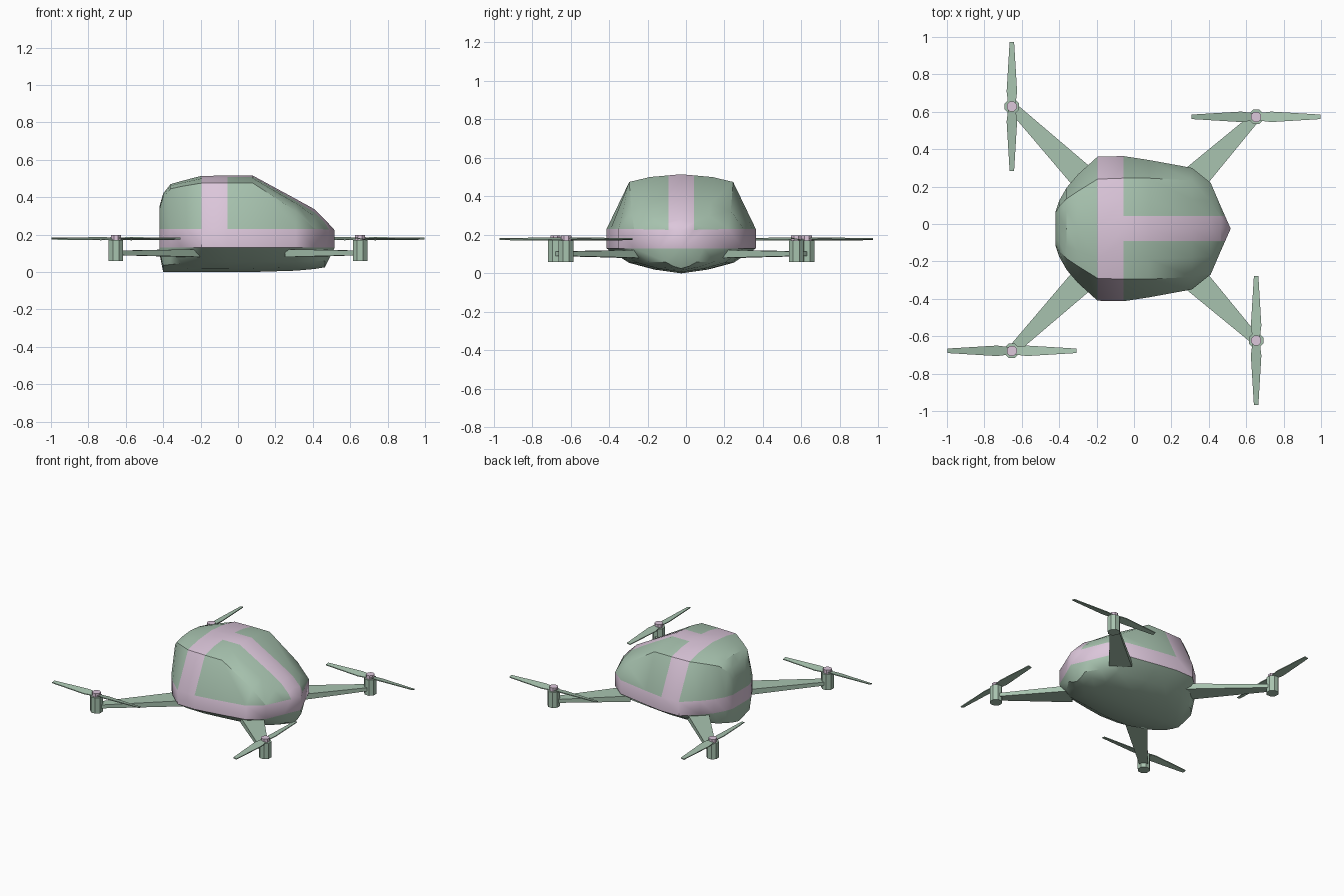
import bpy, bmesh, math
from mathutils import Vector, Matrix

if "Cube" in bpy.data.objects:
    bpy.data.objects.remove(bpy.data.objects["Cube"])

CY = -0.025  # centre line of the craft


def material(name, rgb):
    m = bpy.data.materials.new(name)
    m.diffuse_color = (*rgb, 1)
    m.use_nodes = True
    m.node_tree.nodes["Principled BSDF"].inputs["Base Color"].default_value = m.diffuse_color
    return m


GREEN = material("sage green", (0.39, 0.546, 0.43))
PINK = material("pale pink", (0.72, 0.57, 0.71))


def finish(bm, name, mats, angle=35):
    bmesh.ops.recalc_face_normals(bm, faces=bm.faces)
    me = bpy.data.meshes.new(name)
    bm.to_mesh(me)
    bm.free()
    ob = bpy.data.objects.new(name, me)
    bpy.context.collection.objects.link(ob)
    for m in mats:
        me.materials.append(m)
    bpy.ops.object.select_all(action='DESELECT')
    ob.select_set(True)
    bpy.context.view_layer.objects.active = ob
    bpy.ops.object.shade_smooth_by_angle(angle=math.radians(angle))
    return ob


# Body stations: x, half width, keel z, bilge fullness, bilge z,
# shoulder half width, shoulder z, roof z
STATIONS = [
    (-0.42, 0.09, 0.10, 0.90, 0.11, 0.085, 0.335, 0.35),
    (-0.40, 0.15, 0.00, 0.85, 0.035, 0.12, 0.40, 0.42),
    (-0.36, 0.22, 0.00, 0.80, 0.04, 0.16, 0.445, 0.47),
    (-0.30, 0.29, 0.00, 0.75, 0.045, 0.20, 0.458, 0.487),
    (-0.195, 0.385, 0.00, 0.70, 0.055, 0.265, 0.475, 0.514),
    (-0.057, 0.388, 0.00, 0.70, 0.055, 0.27, 0.475, 0.515),
    (0.08, 0.367, 0.00, 0.70, 0.055, 0.27, 0.475, 0.515),
    (0.31, 0.325, 0.007, 0.70, 0.055, 0.258, 0.325, 0.39),
    (0.41, 0.245, 0.016, 0.70, 0.06, 0.245, 0.232, 0.335),
    (0.465, 0.117, 0.025, 0.70, 0.06, 0.117, 0.228, 0.28),
    (0.517, 0.0, 0.13, 0.70, 0.13, 0.0, 0.223, 0.223),
]


def ring(bm, s):
    x, w, zk, k, zl, ys, zs, zt = s
    zbt = min(0.23, zs)
    half = [(0, zk), (w * 0.36, zk + (zl - zk) * 0.36), (w * k, zl), (w, max(0.13, zk)),
            (w, zbt), (ys, zs), (ys * 0.6, zs + (zt - zs) * 0.64), (0, zt)]
    pts = half + [(-y, z) for y, z in half[-2:0:-1]]
    return [bm.verts.new((x, y + CY, z)) for y, z in pts]


bm = bmesh.new()
rings = [ring(bm, s) for s in STATIONS]
for i in range(len(rings) - 1):
    a, b = rings[i], rings[i + 1]
    for j in range(14):
        n = (j + 1) % 14
        f = bm.faces.new((a[j], a[n], b[n], b[j]))
        # waistband, and the hoop over the roof
        f.material_index = int(j in (3, 10) or (i == 4 and 3 <= j <= 10))
# rear cap, closed in strips so the waistband carries round
r = rings[0]
for j in range(7):
    quad = list(dict.fromkeys((r[j], r[j + 1], r[13 - j], r[(14 - j) % 14])))
    bm.faces.new(quad).material_index = int(j == 3)
bmesh.ops.remove_doubles(bm, verts=bm.verts, dist=0.0005)
bmesh.ops.dissolve_degenerate(bm, edges=bm.edges, dist=0.0005)
# roof stripe running forward to the nose
for side in (-1, 1):
    top = [f for f in bm.faces if f.calc_center_median().z > 0.231
           and f.calc_center_median().x > -0.06]
    geom = set(top) | {e for f in top for e in f.edges} | {v for f in top for v in f.verts}
    bmesh.ops.bisect_plane(bm, geom=list(geom), dist=0.0005,
                           plane_co=(0, CY + side * 0.067, 0), plane_no=(0, 1, 0))
for f in bm.faces:
    c = f.calc_center_median()
    if c.x > -0.06 and c.z > 0.231 and abs(c.y - CY) < 0.067:
        f.material_index = 1
finish(bm, "body", [GREEN, PINK])


def cylinder(name, x, y, z0, z1, rad, mat):
    bm = bmesh.new()
    bmesh.ops.create_cone(bm, cap_ends=True, segments=8, radius1=rad, radius2=rad, depth=z1 - z0,
                          matrix=Matrix.Translation((x, y, (z0 + z1) / 2))
                          @ Matrix.Rotation(math.pi / 8, 4, 'Z'))
    finish(bm, name, [mat], 30)


def arm(name, start, end):
    # tapered bar, wide at the body
    bm = bmesh.new()
    side = (end - start).normalized().cross(Vector((0, 0, 1)))
    secs = []
    for p, w, z0, z1 in ((start, 0.075, 0.08, 0.122), (end, 0.026, 0.09, 0.114)):
        secs.append([bm.verts.new(p + side * s * w + Vector((0, 0, z)))
                     for s, z in ((-1, z0), (1, z0), (1, z1), (-1, z1))])
    a, b = secs
    for j in range(4):
        n = (j + 1) % 4
        bm.faces.new((a[j], a[n], b[n], b[j]))
    bm.faces.new(a)
    bm.faces.new(b)
    finish(bm, name, [GREEN], 20)


def propeller(name, x, y, turn):
    # two pitched blades, each widest near the root
    bm = bmesh.new()
    for k in range(2):
        secs = []
        for d, w, pitch in ((0.0, 0.018, 11), (0.08, 0.028, 11), (0.345, 0.012, 11)):
            t = math.tan(math.radians(pitch))
            secs.append([bm.verts.new((d, s * w, -s * w * t + h))
                         for s, h in ((-1, -0.003), (1, -0.003), (1, 0.003), (-1, 0.003))])
        for a, b in zip(secs, secs[1:]):
            for j in range(4):
                n = (j + 1) % 4
                bm.faces.new((a[j], a[n], b[n], b[j]))
        bm.faces.new(secs[0])
        bm.faces.new(secs[-1])
        bmesh.ops.rotate(bm, verts=bm.verts, cent=(0, 0, 0), matrix=Matrix.Rotation(math.pi, 3, 'Z'))
    bmesh.ops.transform(bm, verts=bm.verts, matrix=Matrix.Translation((x, y, 0.178))
                        @ Matrix.Rotation(turn, 4, 'Z'))
    finish(bm, name, [GREEN], 20)


# Four rotor units; neighbouring propellers are turned a quarter
for label, sx, sy in (("rear_left", -1, 1), ("rear_right", -1, -1),
                      ("front_left", 1, 1), ("front_right", 1, -1)):
    x, y = 0.653 * sx, CY + sy * (0.653 if sx < 0 else 0.598)
    reach = 0.43 if sx < 0 else 0.35
    arm("arm_" + label, Vector((x - sx * reach, y - sy * reach, 0)), Vector((x, y, 0)))
    cylinder("motor_" + label, x, y, 0.06, 0.172, 0.042, GREEN)
    cylinder("hub_" + label, x, y, 0.165, 0.198, 0.029, PINK)
    propeller("propeller_" + label, x, y, math.pi / 2 if sx * sy < 0 else 0)
